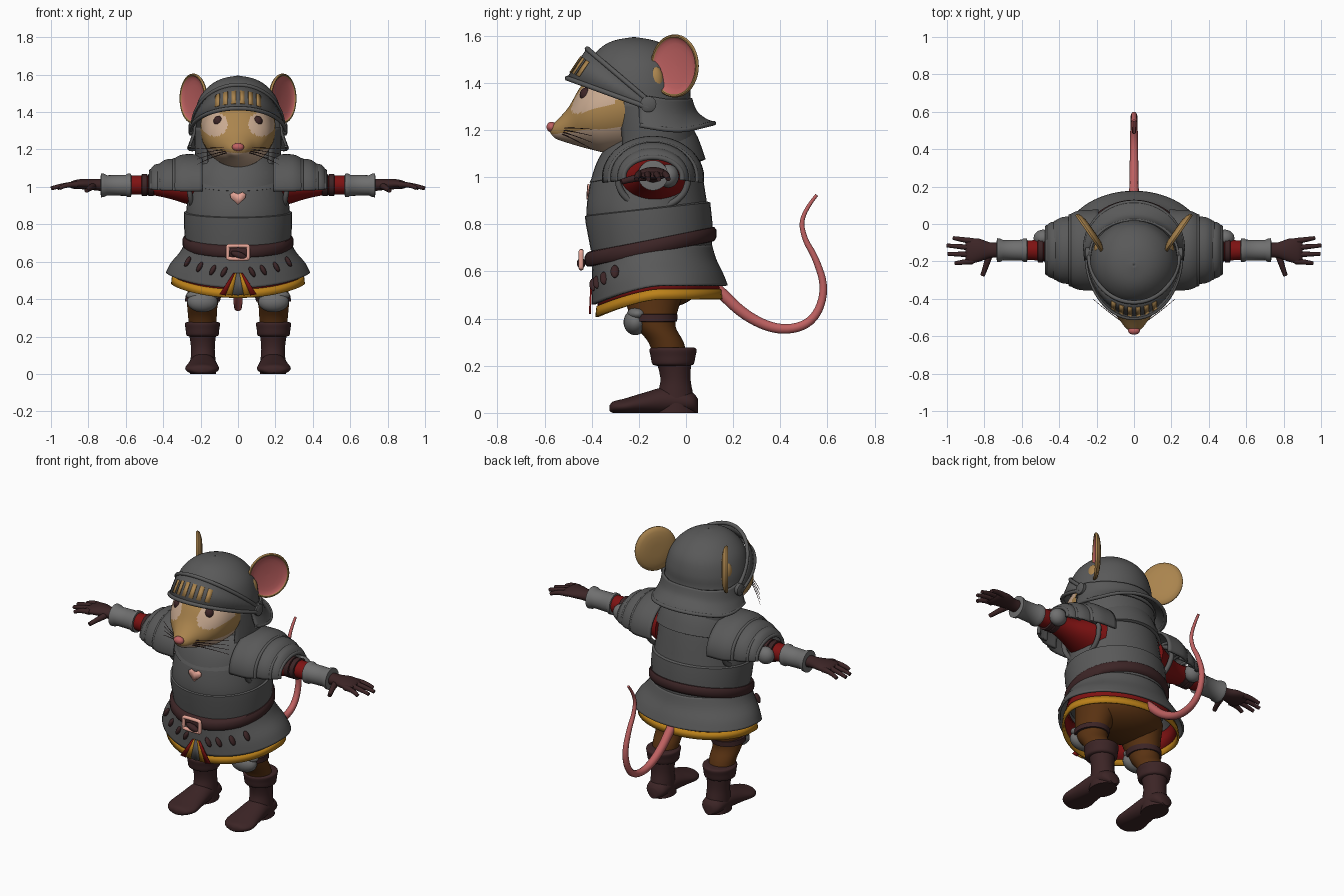
import bpy, bmesh, math
from mathutils import Matrix, Vector

cube = bpy.data.objects.get("Cube")
if cube:
    bpy.data.objects.remove(cube)


def material(name, *rgb):
    m = bpy.data.materials.new(name)
    m.use_nodes = True
    m.diffuse_color = (*rgb, 1)
    bsdf = next(n for n in m.node_tree.nodes if n.type == 'BSDF_PRINCIPLED')
    bsdf.inputs["Base Color"].default_value = (*rgb, 1)
    return m


STEEL = material("steel", .1, .1, .1)
BRIGHT = material("bright_steel", .16, .16, .16)
RED = material("red_cloth", .21, .006, .006)
GOLD = material("gold_cloth", .5, .22, .01)
LEATHER = material("dark_leather", .045, .018, .019)
BROWN = material("brown_trousers", .1, .032, .006)
PINK = material("pink_skin", .52, .12, .12)
ROSE = material("pale_rose", .8, .38, .31)
TAN = material("tan_fur", .4, .23, .075)
PALE = material("pale_fur", .58, .4, .28)


def finish(ob, mat, mirror=False, thick=0):
    ob.data.materials.append(mat)
    bpy.context.collection.objects.link(ob)
    if thick:
        s = ob.modifiers.new("thickness", 'SOLIDIFY')
        s.thickness, s.offset = thick, 0
    if mirror:
        ob.modifiers.new("mirror", 'MIRROR')
    return ob


def from_bmesh(name, bm, mat, **kw):
    bmesh.ops.recalc_face_normals(bm, faces=bm.faces)
    me = bpy.data.meshes.new(name)
    bm.to_mesh(me)
    bm.free()
    return finish(bpy.data.objects.new(name, me), mat, **kw)


def spline(rings, steps):
    # Catmull-Rom rows between the given rings
    out = []
    for i in range(len(rings) - 1):
        p = [rings[max(0, min(len(rings) - 1, i + k))] for k in (-1, 0, 1, 2)]
        for s in range(steps):
            t = s / steps
            out.append([b + .5 * t * (c - a + t * (2*a - 5*b + 4*c - d + t * (3*(b - c) + d - a)))
                        for a, b, c, d in zip(*p)])
    return out + [rings[-1]]


def loft(name, rings, mat, axis='z', steps=4, seg=40, arc=None, cap=True, shape=None, cut=None, **kw):
    # each ring: position along the axis, two centre coordinates, two radii
    bm, rows = bmesh.new(), []
    a0, a1 = [math.radians(a) for a in (arc or (0, 360))]
    for t, a, b, ra, rb in (spline(rings, steps) if steps > 1 else rings):
        row = []
        for k in range(seg + (1 if arc else 0)):
            w = a0 + (a1 - a0) * k / seg
            u, v = a + max(ra, .001) * math.cos(w), b + max(rb, .001) * math.sin(w)
            p = {'z': (u, v, t), 'y': (u, t, v), 'x': (t, u, v)}[axis]
            row.append(bm.verts.new(shape(Vector(p)) if shape else p))
        rows.append(row)
    for r, q in zip(rows, rows[1:]):
        for k in range(seg):
            n = (k + 1) % len(r)
            bm.faces.new((r[k], r[n], q[n], q[k]))
    if cap and not arc:
        bm.faces.new(rows[0])
        bm.faces.new(rows[-1])
    if cut:
        doomed = [f for f in bm.faces if cut(f.calc_center_median())]
        bmesh.ops.delete(bm, geom=doomed, context='FACES')
    return from_bmesh(name, bm, mat, **kw)


def ball(name, centre, radii, mat, rot=0, **kw):
    bm = bmesh.new()
    m = Matrix.Translation(centre) @ Matrix.Rotation(rot, 4, 'Y') @ Matrix.Diagonal((*radii, 1))
    bmesh.ops.create_uvsphere(bm, u_segments=24, v_segments=16, radius=1, matrix=m)
    return from_bmesh(name, bm, mat, **kw)


def plate(name, pts, mat, thick=.008, **kw):
    bm = bmesh.new()
    bm.faces.new([bm.verts.new(p) for p in pts])
    return from_bmesh(name, bm, mat, thick=thick, **kw)


def tube(name, pts, radius, mat, taper=1, closed=False, mirror=False):
    cu = bpy.data.curves.new(name, 'CURVE')
    cu.dimensions, cu.bevel_depth, cu.bevel_resolution, cu.use_fill_caps = '3D', radius, 3, True
    sp = cu.splines.new('NURBS')
    sp.points.add(len(pts) - 1)
    for i, (q, p) in enumerate(zip(sp.points, pts)):
        q.co, q.radius = (*p, 1), 1 + (taper - 1) * i / (len(pts) - 1)
    sp.order_u, sp.use_endpoint_u, sp.use_cyclic_u, sp.resolution_u = 3, True, closed, 6
    return finish(bpy.data.objects.new(name, cu), mat, mirror=mirror)


def paint(ob, mat, rule):
    ob.data.materials.append(mat)
    for f in ob.data.polygons:
        if rule(f.center):
            f.material_index = 1


# Head with fur markings, nose, eyes, whiskers
head = loft("head", [(-.58, 0, 1.205, .01, .01), (-.555, 0, 1.2, .045, .035), (-.5, 0, 1.22, .088, .075),
                     (-.45, 0, 1.255, .14, .125), (-.4, 0, 1.275, .172, .158), (-.33, 0, 1.29, .19, .185),
                     (-.2, 0, 1.32, .2, .2), (-.05, 0, 1.34, .16, .17)], TAN, 'y', steps=8, seg=80)
paint(head, PALE, lambda c: c.z < 1.19 + .12 * (c.y + .5)
      or ((abs(c.x) - .125) / .07) ** 2 + ((c.z - 1.335) / .065) ** 2 < 1)
ball("nose", (0, -.57, 1.213), (.032, .022, .022), PINK)
ball("eye", (.105, -.425, 1.35), (.026, .026, .03), LEATHER, mirror=True)
for i in range(4):
    tube("whisker", [(.05, -.53, 1.185 + .008 * i), (.13, -.48, 1.165 + .015 * i),
                     (.22, -.4, 1.12 + .028 * i)], .0025, LEATHER, .4, mirror=True)

# Ears: shallow dishes turned outward
ear_turn = Matrix.Translation((.235, -.045, 1.472)) @ Matrix((
    (.57, 0, .82, 0), (.82, 0, -.57, 0), (0, 1, 0, 0), (0, 0, 0, 1)))
rim = [(-.022, 0, 0, 0, 0), (-.02, 0, 0, .07, .08), (-.006, 0, 0, .117, .128), (.01, 0, 0, .121, .133),
       (.013, 0, 0, .112, .124), (.002, 0, 0, .1, .112), (-.006, 0, 0, .06, .07), (-.009, 0, 0, 0, 0)]
ear = loft("ear", rim, TAN, steps=2, shape=lambda p: ear_turn @ p, mirror=True)
ear.data.materials.append(PINK)
for f in ear.data.polygons:
    f.material_index = int(f.index >= 9 * 40)
ball("ear_base", (.185, -.13, 1.41), (.03, .035, .06), TAN, mirror=True)

# Helmet dome, neck guard and cheek shell
loft("helmet", [(1.25, 0, -.16, .232, .2), (1.33, 0, -.195, .23, .21), (1.4, 0, -.205, .225, .218),
                (1.48, 0, -.21, .198, .2), (1.54, 0, -.215, .145, .15), (1.575, 0, -.22, .08, .085),
                (1.59, 0, -.22, 0, 0)], STEEL, cap=False, seg=64, thick=.01,
     cut=lambda c: c.y < -.17 and c.z < 1.32 - (c.y + .16) * .4)
guard = [(1.33, 0, -.16, .234, .18), (1.27, 0, -.15, .24, .19), (1.225, 0, -.14, .255, .22),
         (1.2, 0, -.13, .265, .25)]
flare = lambda p: p + Vector((0, 0, .25 * max(0, p.y) + .18 * max(0, -.08 - p.y)))
loft("neck_guard", guard, STEEL, arc=(-15, 195), shape=flare, thick=.012)
edge = [flare(Vector((.265 * math.cos(a), -.13 + .25 * math.sin(a), 1.2)))
        for a in [math.radians(-15 + 15 * k) for k in range(15)]]
tube("neck_guard_rim", edge, .01, STEEL)
loft("cheek_shell", [(1.1, 0, -.14, .215, .19), (1.2, 0, -.15, .225, .18), (1.32, 0, -.17, .225, .18)],
     STEEL, arc=(-42, 222), thick=.012)


# Visor band with rims, hinges and slots
def visor_at(t, v, lift=0):
    c = math.cos(t)
    return Vector(((.25 - .012 * v + lift) * math.sin(t), -.16 - (.34 - .085 * v + lift) * c,
                   1.295 + .03 * v + (.125 + .095 * v) * c))


bm = bmesh.new()
turns = [math.radians(-90 + 5 * k) for k in range(37)]
low, top = [[bm.verts.new(visor_at(t, v)) for t in turns] for v in (0, 1)]
for k in range(36):
    bm.faces.new((low[k], low[k + 1], top[k + 1], top[k]))
from_bmesh("visor", bm, STEEL, thick=.012)
for v in (0, 1):
    tube("visor_rim", [visor_at(t, v, .004) for t in turns], .011, STEEL)
for a in (.09, .27, .45):
    plate("visor_slot", [visor_at(a + d, v, .01) for d, v in ((-.05, .2), (.05, .2), (.05, .75), (-.05, .75))],
          TAN, thick=.004, mirror=True)
loft("visor_hinge", [(.235, -.16, 1.31, .034, .034), (.258, -.16, 1.31, .034, .034),
                     (.264, -.16, 1.31, .022, .022)], STEEL, 'x', steps=1, seg=24, mirror=True)

# Breastplate, waist plate, gorget
loft("breastplate", [(.62, 0, -.14, .275, .25), (.7, 0, -.145, .272, .25), (.8, 0, -.155, .28, .262),
                     (.88, 0, -.165, .276, .256), (.98, 0, -.165, .262, .24), (1.06, 0, -.16, .25, .22),
                     (1.12, 0, -.15, .22, .195), (1.16, 0, -.14, .19, .165)], STEEL)
loft("waist_plate", [(.69, 0, -.147, .28, .257), (.8, 0, -.156, .29, .269), (.865, 0, -.163, .288, .266),
                     (.872, 0, -.163, .27, .25)], STEEL, steps=1, cap=False,
     shape=lambda p: p + Vector((0, 0, .11 * (p.y + .15) if p.z > .84 else 0)))
loft("gorget", [(1.025, 0, -.163, .25, .232), (1.03, 0, -.163, .264, .246), (1.08, 0, -.157, .25, .225),
                (1.13, 0, -.15, .225, .2), (1.17, 0, -.145, .2, .175)], STEEL, steps=1, cap=False,
     shape=lambda p: p + Vector((0, 0, .2 * (p.y + .15))))
plate("chest_heart", [(0, -.419, .905), (.04, -.415, .942), (.042, -.414, .96), (.025, -.413, .972),
                      (0, -.416, .962)], ROSE, mirror=True)

# Belt and buckle
loft("belt", [(.672, 0, -.15, .27, .25), (.676, 0, -.15, .288, .27), (.69, 0, -.15, .297, .28),
              (.72, 0, -.15, .297, .28), (.734, 0, -.15, .288, .27), (.738, 0, -.15, .27, .25)],
     LEATHER, steps=1, cap=False, shape=lambda p: p + Vector((0, 0, .2 * (p.y + .15))))
tube("belt_buckle", [(x, -.445, .65 + z) for x, z in ((-.055, -.03), (-.055, .03), (-.05, .035), (.05, .035),
     (.055, .03), (.055, -.03), (.05, -.035), (-.05, -.035))], .011, ROSE, closed=True)
ball("belt_tongue", (.005, -.445, .635), (.045, .018, .018), LEATHER, rot=.35)


# Armoured skirt, cloth hem, straps and split front panels
def hem(p):
    lowness = max(0, min(1, (.7 - p.z) / .16))
    return p - Vector((0, 0, .08 * lowness * max(0, (-.11 - p.y) / .28) ** 1.5))


loft("armour_skirt", [(.71, 0, -.145, .272, .25), (.65, 0, -.135, .305, .258), (.59, 0, -.12, .355, .272),
                      (.54, 0, -.11, .38, .282)], STEEL, cap=False, seg=64, shape=hem, thick=.012)
loft("red_hem", [(.6, 0, -.12, .32, .24), (.515, 0, -.115, .345, .258)], RED, steps=1, cap=False,
     seg=64, shape=hem, thick=.008)
loft("gold_hem", [(.525, 0, -.115, .347, .259), (.482, 0, -.115, .352, .264)], GOLD, steps=1, cap=False,
     seg=64, shape=hem, thick=.012)
for x, z in ((.075, .545), (.135, .555), (.205, .572), (.27, .6)):
    y = -.115 - .283 * math.sqrt(1 - (x / .36) ** 2)
    ball("skirt_strap", (x, y, z), (.013, .018, .03), LEATHER, rot=-.5, mirror=True)
for name, a, b, mat in (("steel", 0, .03, STEEL), ("gold", .03, .065, GOLD), ("red", .065, .1, RED)):
    plate(name + "_front_panel", [(a * .25, -.402, .54), (b * .25, -.402, .54), (b, -.408, .425),
                                  (a, -.408, .42)], mat, mirror=True)

# Trousers, knee guards, boots
ball("hips", (0, -.12, .56), (.26, .19, .12), BROWN)
loft("trouser_leg", [(.56, .15, -.13, .12, .14), (.45, .175, -.14, .095, .11), (.37, .19, -.13, .082, .085),
                     (.3, .19, -.085, .076, .075), (.22, .19, -.06, .07, .07)], BROWN, mirror=True)
loft("knee_strap", [(.385, .19, -.138, .08, .08), (.388, .19, -.138, .093, .1), (.418, .185, -.14, .096, .105),
                    (.421, .185, -.14, .08, .08)], LEATHER, steps=1, mirror=True)
ball("knee_guard", (.19, -.215, .385), (.082, .05, .055), BRIGHT, mirror=True)
ball("knee_guard_top", (.19, -.205, .42), (.088, .045, .032), BRIGHT, mirror=True)
loft("boot_cuff", [(.2, .19, -.055, .07, .07), (.208, .19, -.055, .086, .088), (.24, .19, -.055, .09, .095),
                   (.27, .19, -.055, .094, .1), (.278, .19, -.055, .08, .085)], LEATHER, mirror=True)
loft("boot_shaft", [(.25, .19, -.055, .078, .08), (.15, .188, -.045, .064, .064), (.08, .187, -.045, .066, .075),
                    (.0, .187, -.045, .07, .088)], LEATHER, mirror=True)
loft("boot_foot", [(.05, .187, .03, .03, .03), (.02, .187, .045, .062, .045), (-.08, .188, .052, .07, .058),
                   (-.18, .19, .04, .082, .045), (-.26, .192, .028, .09, .033), (-.31, .192, .024, .06, .024),
                   (-.325, .192, .02, .01, .01)], LEATHER, 'y',
     shape=lambda p: Vector((p.x, p.y, max(p.z, 0))), mirror=True)

# Sleeves, pauldrons, elbow guards, vambraces
loft("sleeve", [(.2, -.14, 1.0, .15, .12), (.28, -.14, .995, .115, .085), (.38, -.14, 1.0, .075, .06),
                (.48, -.14, 1.01, .058, .052), (.6, -.14, 1.01, .05, .05)], RED, 'x', mirror=True)
ring = [(.262 + .02 * math.sin(a), -.14 + .15 * math.cos(a), .99 + .12 * math.sin(a))
        for a in [math.tau * k / 20 for k in range(20)]]
tube("armhole_rim", ring, .014, STEEL, closed=True, mirror=True)
lames = [(.19, .21, .165, .34, .185, .145), (.3, .175, .142, .42, .15, .115), (.39, .145, .118, .465, .125, .085)]
for x0, y0, z0, x1, y1, z1 in lames:
    mid = (x0 + 2 * x1) / 3
    loft("pauldron_lame", [(x0, -.14, 1.0, y0, z0), (mid, -.14, 1.0, (y0 + y1) / 2 + .008, (z0 + z1) / 2 + .012),
                           (x1, -.14, 1.0, y1, z1)], STEEL, 'x', arc=(-8, 188), thick=.014, mirror=True)
    tube("pauldron_edge", [(x1, -.14 + y1 * math.cos(a), 1 + z1 * math.sin(a))
                           for a in [math.radians(-8 + 14 * k) for k in range(15)]], .011, STEEL, mirror=True)
for x in (.465, .5):
    loft("elbow_strap", [(x - .016, -.14, 1.01, .05, .05), (x - .014, -.14, 1.01, .066, .06),
                         (x + .014, -.14, 1.01, .066, .06), (x + .016, -.14, 1.01, .05, .05)],
         LEATHER, 'x', steps=1, mirror=True)
ball("elbow_guard", (.485, -.075, 1.005), (.052, .045, .05), BRIGHT, mirror=True)
loft("vambrace", [(x, -.14, 1.008, r, r) for x, r in ((.57, .05), (.572, .062), (.59, .063), (.6, .056),
                  (.7, .054), (.715, .062), (.732, .064), (.735, .045))], BRIGHT, 'x', steps=1, mirror=True)

# Gloves
loft("glove_palm", [(.71, -.14, 1.01, .04, .035), (.77, -.14, 1.012, .042, .03), (.83, -.14, 1.015, .062, .028),
                    (.88, -.145, 1.012, .066, .022), (.9, -.145, 1.01, .05, .012)], LEATHER, 'x', mirror=True)
for y0, y1, tip in ((-.092, -.075, .965), (-.128, -.115, 1.0), (-.163, -.16, .995), (-.198, -.21, .955)):
    tube("glove_finger", [(.86, y0, 1.012), (.92, (y0 + y1) / 2, 1.015), (tip, y1, .992)], .017, LEATHER,
         .6, mirror=True)
tube("glove_thumb", [(.77, -.15, 1.005), (.785, -.21, 1.0), (.81, -.275, .98)], .02, LEATHER, .6, mirror=True)

# Tail
tube("tail", [(0, y, z) for y, z in ((.04, .6), (.13, .53), (.25, .41), (.4, .345), (.54, .38), (.595, .52),
     (.55, .66), (.5, .74), (.485, .84), (.555, .925))], .029, PINK, .25)

for ob in bpy.context.scene.objects:
    ob.select_set(ob.type == 'MESH' and len(ob.data.materials) > 0)
    if ob.select_get():
        bpy.context.view_layer.objects.active = ob
bpy.ops.object.shade_smooth_by_angle(angle=math.radians(40))
